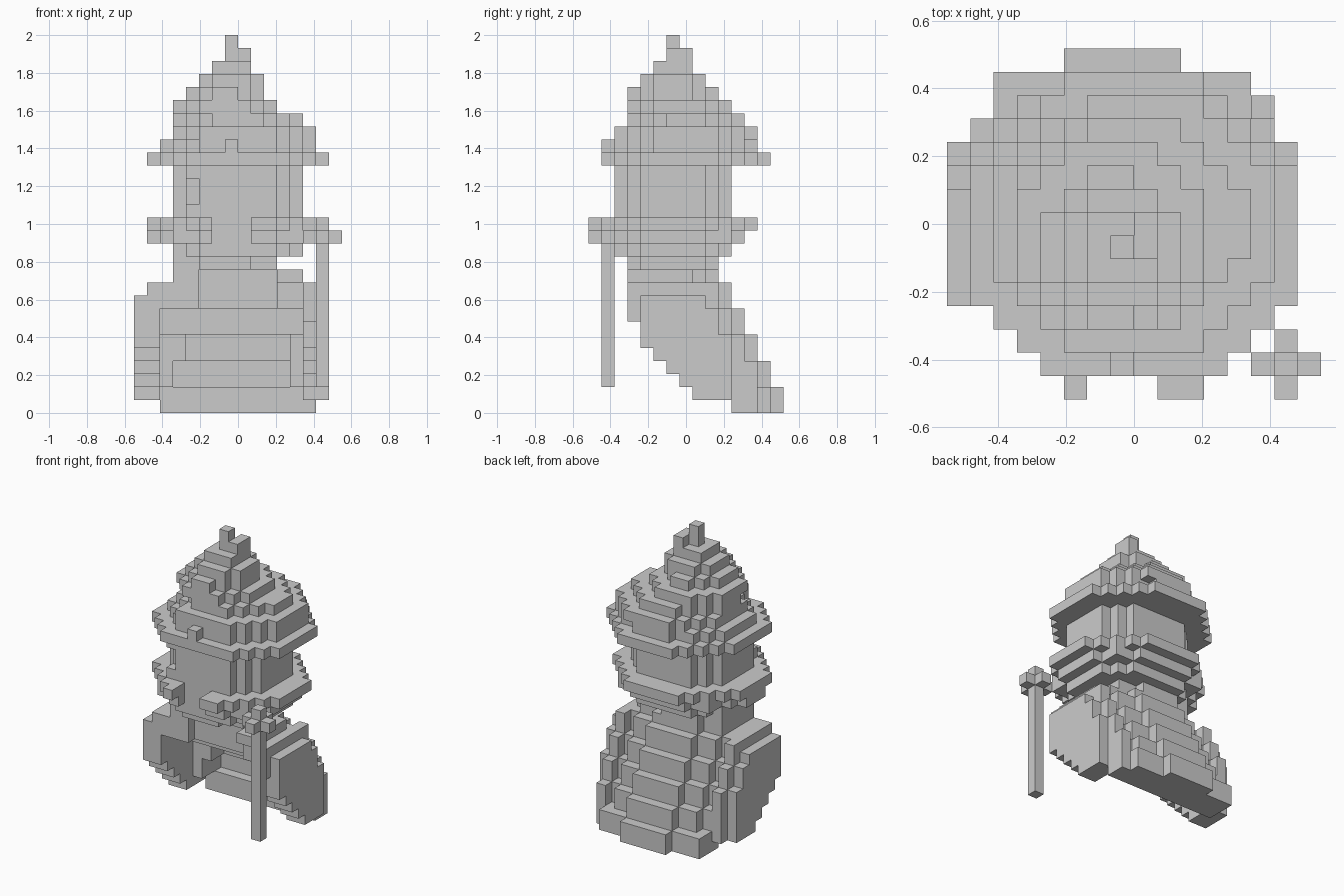
import bpy
import bmesh
from itertools import product
from mathutils import Vector

old = bpy.data.objects.get("Cube")
if old:
    bpy.data.objects.remove(old, do_unlink=True)

U = 2 / 29      # edge of one block
MID = 7.5       # depth, in blocks, of the centre plane

stone = bpy.data.materials.new("stone_grey")
stone.use_nodes = True
GREY = (0.6, 0.6, 0.6, 1)
stone.diffuse_color = GREY
stone.node_tree.nodes["Principled BSDF"].inputs["Base Color"].default_value = GREY


def box(x0, x1, y0, y1, z0, z1):
    return set(product(range(x0, x1), range(y0, y1), range(z0, z1)))


def disc(x0, x1, y0, y1, z, height=1, power=2):
    """Slab of blocks filling the bounds; a lower power is closer to a diamond."""
    cx, cy = (x0 + x1) / 2, (y0 + y1) / 2
    rx, ry = (x1 - x0) / 2, (y1 - y0) / 2
    return {(x, y, k) for x, y, k in box(x0, x1, y0, y1, z, z + height)
            if abs((x + .5 - cx) / rx) ** power
            + abs((y + .5 - cy) / ry) ** power <= 1.11}


def build(name, cells):
    """Make one mesh from the exposed faces of a set of blocks."""
    bm = bmesh.new()
    cache = {}

    def vert(p):
        if p not in cache:
            cache[p] = bm.verts.new(Vector((p[0], p[1] - MID, p[2])) * U)
        return cache[p]

    for cell in sorted(cells):
        for axis, side in product(range(3), (0, 1)):
            near = list(cell)
            near[axis] += 2 * side - 1
            if tuple(near) in cells:
                continue
            a, b = (axis + 1) % 3, (axis + 2) % 3
            loop = []
            for da, db in ((0, 0), (1, 0), (1, 1), (0, 1)):
                p = list(cell)
                p[axis] += side
                p[a] += da
                p[b] += db
                loop.append(vert(tuple(p)))
            bm.faces.new(loop if side else loop[::-1])
    mesh = bpy.data.meshes.new(name)
    bm.to_mesh(mesh)
    bm.free()
    mesh.materials.append(stone)
    obj = bpy.data.objects.new(name, mesh)
    bpy.context.collection.objects.link(obj)


def back_end(x, k, b):
    """Back of the cloak, rounded towards the sides."""
    if x in (-8, 6):
        return min(11, b - 2)
    if x == -7:
        return min(12, b - 1)
    if x == 5:
        return min(13, b - 1)
    if -3 <= x < 2:
        return b
    if k < 2:
        return min(14, b)
    return b - 2 if x in (-6, 4) else b - 1


def front_start(x, k, f, b):
    """Front of the cloak: side walls run forward, the middle is hollow."""
    if k == 0 or x == 5:
        return f
    if x < -6 or x == 6:
        return max(4, f)
    if k >= 8:
        return 5 if -3 <= x < 3 else 4
    if k >= 6:
        return 8
    if k == 1:
        return 11
    deep = -4 <= x < 4 or (x == -5 and k < 4)
    return b - 2 if deep else 9


# Cloak: a leaning shell, described by its front and back per layer
front = (11, 8, 7, 6, 5, 4, 4, 3, 3, 3, 3)
back = (15, 15, 14, 14, 13, 13, 12, 12, 11, 11, 10)
cloak = set()
for k, (f, b) in enumerate(zip(front, back)):
    left, right = {0: (-6, 6), 9: (-7, 6), 10: (-5, 5)}.get(k, (-8, 7))
    for x in range(left, right):
        cloak |= box(x, x + 1, front_start(x, k, f, b), back_end(x, k, b), k, k + 1)
cloak |= box(3, 5, 3, 4, 10, 11)
build("cloak", cloak)

# Neck and stacked collar rings, open at the front
build("neck", disc(-5, 3, 3, 10, 11))
collar = disc(-5, 5, 2, 11, 12) | disc(-6, 6, 1, 12, 13) | disc(-7, 7, 1, 12, 14)
collar -= box(-2, 1, 0, 2, 13, 15)
collar |= box(-3, -2, 0, 1, 14, 15) | box(1, 3, 0, 1, 14, 15)
collar |= box(-7, -6, 5, 8, 13, 14) | box(-3, 3, 12, 13, 14, 15)
build("collar", collar)

# Head with a small notch at one cheek
head = disc(-5, 5, 2, 11, 15, 4) | box(-4, -3, 2, 3, 15, 19)
build("head", head - box(-4, -3, 2, 3, 16, 18))

# Hat: brim, stepped cone, crooked tip and a front badge block
build("hat_brim", disc(-7, 7, 1, 13, 19) | box(-3, 3, 13, 14, 19, 20))
cone = box(-3, 3, 2, 3, 20, 22)
for k, bounds in enumerate([(-6, 6, 2, 13), (-5, 6, 2, 13), (-5, 5, 3, 12),
                            (-5, 3, 3, 11), (-4, 2, 3, 10), (-3, 2, 4, 9),
                            (-2, 1, 5, 8)]):
    cone |= disc(*bounds, 20 + k, power=1.5)
build("hat_cone", cone)
build("hat_tip", box(-1, 0, 6, 7, 27, 29) | box(0, 1, 6, 8, 27, 28))
build("hat_badge", box(-1, 0, 1, 2, 20, 21))

# Staff with a cross-shaped head
build("staff", box(6, 7, 1, 2, 2, 13))
build("staff_head", box(5, 8, 1, 2, 13, 14) | box(6, 7, 0, 3, 13, 14)
      | box(6, 7, 1, 2, 14, 15))
